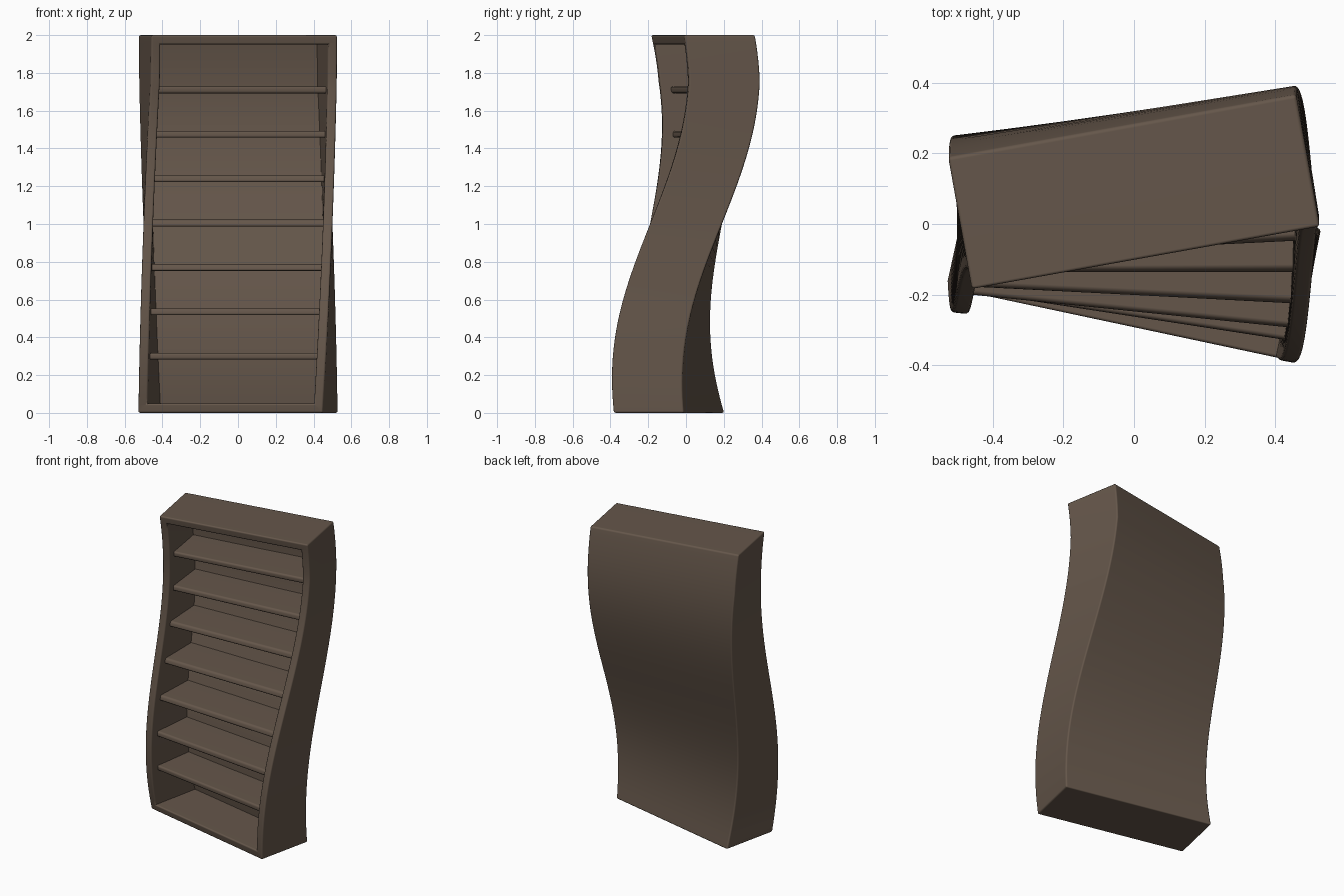
import bpy, bmesh
from math import sin, radians
from mathutils import Matrix, Vector

cube = bpy.data.objects.get("Cube")
if cube:
    bpy.data.objects.remove(cube, do_unlink=True)

WIDTH, DEPTH, HEIGHT = 1.0, 0.38, 2.0
WALL = 0.05

wood = bpy.data.materials.new("dark brown wood")
wood.use_nodes = True
colour = (0.13, 0.094, 0.069, 1)
wood.diffuse_color = colour
wood.node_tree.nodes["Principled BSDF"].inputs["Base Color"].default_value = colour


def twist(co):
    """Swing each level in an S-curve and turn it about the vertical."""
    t = co.z - 1
    angle = 12.5 * t if t < 0.75 else 9.4 + 3.2 * (t - 0.75)
    turned = Matrix.Rotation(radians(angle), 3, "Z") @ co
    return turned + Vector((0, 0.125 * sin(radians(134) * t), 0))


def block(size, centre):
    bm = bmesh.new()
    bmesh.ops.create_cube(bm, size=1)
    for v in bm.verts:
        v.co = Vector(a * b for a, b in zip(v.co, size)) + Vector(centre)
    return bm


def bevel_convex(bm, width):
    bm.normal_update()
    edges = [e for e in bm.edges
             if e.calc_face_angle(0) > 0.5 and e.calc_face_angle_signed(0) > 0]
    bmesh.ops.bevel(bm, geom=edges, offset=width, segments=3,
                    profile=0.5, affect="EDGES")


def slice_axis(bm, axis, start, end, count):
    normal = Vector((0, 0, 0))
    normal[axis] = 1
    for i in range(1, count):
        point = normal * (start + (end - start) * i / count)
        geom = bm.verts[:] + bm.edges[:] + bm.faces[:]
        bmesh.ops.bisect_plane(bm, geom=geom, plane_co=point, plane_no=normal)


def finish(bm, name):
    for v in bm.verts:
        v.co = twist(v.co)
    bmesh.ops.recalc_face_normals(bm, faces=bm.faces[:])
    mesh = bpy.data.meshes.new(name)
    bm.to_mesh(mesh)
    bm.free()
    mesh.materials.append(wood)
    obj = bpy.data.objects.new(name, mesh)
    bpy.context.collection.objects.link(obj)
    bpy.ops.object.select_all(action="DESELECT")
    obj.select_set(True)
    bpy.context.view_layer.objects.active = obj
    bpy.ops.object.shade_smooth_by_angle(angle=radians(40))
    obj.modifiers.new("even shading", "WEIGHTED_NORMAL").keep_sharp = True
    return obj


# Case: a box hollowed from the front, leaving walls and a back panel
bm = block((WIDTH, DEPTH, HEIGHT), (0, 0, HEIGHT / 2))
bm.normal_update()
front = min(bm.faces, key=lambda f: f.normal.y)
bmesh.ops.inset_region(bm, faces=[front], thickness=WALL, use_even_offset=True)
hollow = bmesh.ops.extrude_face_region(bm, geom=[front])
bmesh.ops.delete(bm, geom=[front], context="FACES_ONLY")
for v in [g for g in hollow["geom"] if isinstance(g, bmesh.types.BMVert)]:
    v.co.y += DEPTH - WALL
bmesh.ops.recalc_face_normals(bm, faces=bm.faces[:])
bevel_convex(bm, 0.01)
slice_axis(bm, 2, 0, HEIGHT, 48)
finish(bm, "bookcase_case")

# Shelves: set back from the front, tucked slightly into the walls
shelf_front = -DEPTH / 2 + 0.055
shelf_back = DEPTH / 2 - WALL + 0.02
for i in range(7):
    size = (WIDTH - 2 * WALL + 0.03, shelf_back - shelf_front, 0.036)
    bm = block(size, (0, (shelf_front + shelf_back) / 2, 0.3 + 0.235 * i))
    bevel_convex(bm, 0.012)
    finish(bm, "shelf_%d" % (i + 1))
